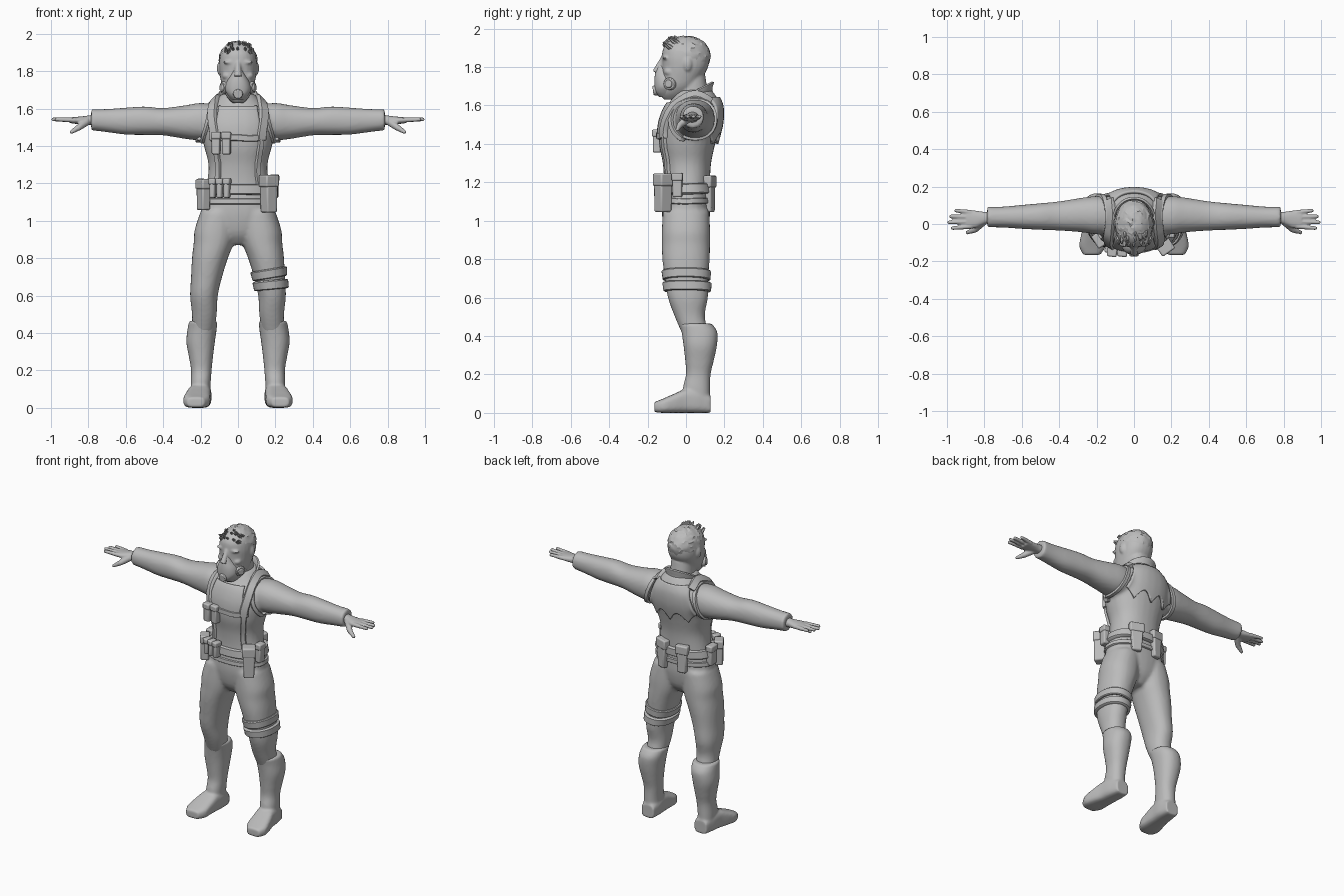
import bpy, bmesh, math, random
from math import sin, cos, pi, radians
from mathutils import Vector, Matrix
from mathutils.bvhtree import BVHTree

random.seed(4)
if "Cube" in bpy.data.objects:
    bpy.data.objects.remove(bpy.data.objects["Cube"])

GREY = (0.5, 0.5, 0.5, 1)
mat = bpy.data.materials.new("light_grey")
mat.use_nodes = True
mat.diffuse_color = GREY
mat.node_tree.nodes["Principled BSDF"].inputs["Base Color"].default_value = GREY


def spline(keys, steps=5, closed=False):
    """Catmull-Rom curve through tuples of any length."""
    n, out = len(keys), []
    pick = (lambda i: keys[i % n]) if closed else (lambda i: keys[max(0, min(n - 1, i))])
    for i in range(n if closed else n - 1):
        for k in range(steps):
            t = k / steps
            out.append(tuple(
                b + 0.5 * t * (c - a + t * (2 * a - 5 * b + 4 * c - d + t * (3 * (b - c) + d - a)))
                for a, b, c, d in zip(pick(i - 1), pick(i), pick(i + 1), pick(i + 2))))
    return out if closed else out + [tuple(keys[-1])]


def skin(bm, rings, closed=False):
    """Bridge equal rings of points, capping the ends when open."""
    rows = [[bm.verts.new(p) for p in r] for r in rings]
    m = len(rows[0])
    for a, b in zip(rows, rows[1:] + (rows[:1] if closed else [])):
        for j in range(m):
            bm.faces.new((a[j], a[(j + 1) % m], b[(j + 1) % m], b[j]))
    if not closed:
        bm.faces.new(rows[0])
        bm.faces.new(rows[-1])


def loft(bm, axis, keys, side=1, power=0.9, n=28):
    """Keys are (position on axis, centre a, centre b, radius a, radius b)."""
    order = {"z": (1, 2, 0), "x": (0, 1, 2), "y": (1, 0, 2)}[axis]
    rings = []
    for t, a, b, ra, rb in spline(keys):
        ring = []
        for j in range(n):
            c, s = cos(2 * pi * j / n), sin(2 * pi * j / n)
            vals = (t, a + ra * math.copysign(abs(c) ** power, c),
                    b + rb * math.copysign(abs(s) ** power, s))
            p = [vals[k] for k in order]
            ring.append((p[0] * side, p[1], p[2]))
        rings.append(ring)
    skin(bm, rings)


def ball(bm, centre, size):
    bmesh.ops.create_uvsphere(bm, u_segments=16, v_segments=10, radius=1,
                              matrix=Matrix.Translation(centre) @ Matrix.Diagonal((*size, 1)))


def tube(bm, p, q, r0, r1, n=16):
    p, q = Vector(p), Vector(q)
    rot = (q - p).to_track_quat("Z", "Y").to_matrix().to_4x4()
    bmesh.ops.create_cone(bm, cap_ends=True, segments=n, radius1=r0, radius2=r1,
                          depth=(q - p).length, matrix=Matrix.Translation((p + q) / 2) @ rot)


def finish(name, bm, voxel=0, smooth=4, solid=0, bevel=0, angle=40):
    bmesh.ops.recalc_face_normals(bm, faces=bm.faces[:])
    me = bpy.data.meshes.new(name)
    bm.to_mesh(me)
    bm.free()
    me.materials.append(mat)
    ob = bpy.data.objects.new(name, me)
    bpy.context.collection.objects.link(ob)
    if solid:
        md = ob.modifiers.new("thickness", "SOLIDIFY")
        md.thickness, md.offset = solid, 0
    if bevel:
        md = ob.modifiers.new("rounding", "BEVEL")
        md.width, md.segments = bevel, 2
    bpy.ops.object.select_all(action="DESELECT")
    ob.select_set(True)
    bpy.context.view_layer.objects.active = ob
    bpy.ops.object.shade_smooth_by_angle(angle=radians(angle))
    if voxel:
        md = ob.modifiers.new("blend", "REMESH")
        md.mode, md.voxel_size, md.use_smooth_shade = "VOXEL", voxel, True
        md = ob.modifiers.new("soften", "SMOOTH")
        md.factor, md.iterations = 0.5, smooth
    return ob


# Jacket and trousers, blended into one suit
bm = bmesh.new()
loft(bm, "z", [(.87, 0, 0, .05, .06), (.93, 0, 0, .14, .105), (1.02, 0, 0, .19, .124),
               (1.1, 0, 0, .192, .124), (1.2, 0, .005, .167, .12), (1.3, 0, .005, .158, .126),
               (1.4, 0, .006, .182, .146), (1.5, 0, .02, .2, .157), (1.58, 0, .035, .185, .146),
               (1.63, 0, .045, .135, .122), (1.68, 0, .045, .085, .09)])
for s in (-1, 1):
    loft(bm, "z", [(.40, .187, .055, .06, .07), (.5, .18, .02, .066, .078), (.6, .182, .01, .074, .104),
                   (.7, .168, .003, .083, .113), (.8, .15, 0, .096, .123), (.88, .13, 0, .107, .126),
                   (.95, .12, 0, .112, .126), (1.05, .1, 0, .1, .12)], s)
    loft(bm, "x", [(.1, .045, 1.53, .1, .09), (.2, .047, 1.53, .102, .1), (.28, .048, 1.528, .092, .09),
                   (.4, .043, 1.53, .078, .073), (.5, .04, 1.535, .071, .076), (.6, .038, 1.533, .064, .072),
                   (.7, .037, 1.536, .056, .062), (.785, .037, 1.54, .055, .056)], s)
suit = finish("suit", bm, voxel=.011)

# Head with ears, brows and neck
bm = bmesh.new()
loft(bm, "z", [(1.63, 0, -.07, .03, .045), (1.66, 0, -.06, .058, .075), (1.7, 0, -.04, .08, .095),
               (1.75, 0, -.02, .092, .108), (1.8, 0, -.005, .1, .12), (1.85, 0, -.003, .101, .123),
               (1.9, 0, -.003, .09, .114), (1.94, 0, 0, .06, .08), (1.955, 0, 0, .025, .03)])
loft(bm, "z", [(1.57, 0, .05, .08, .085), (1.66, 0, .035, .074, .08), (1.76, 0, .025, .07, .075)])
tube(bm, (0, -.118, 1.85), (0, -.155, 1.77), .012, .022)
for s in (-1, 1):
    ball(bm, (.1 * s, .008, 1.815), (.013, .022, .035))
    ball(bm, (.045 * s, -.108, 1.848), (.036, .016, .01))
    ball(bm, (.055 * s, -.085, 1.775), (.03, .03, .022))
finish("head", bm, voxel=.007, smooth=3)

# Short rough hair with a raised front
bm = bmesh.new()
bmesh.ops.create_icosphere(bm, subdivisions=4, radius=1,
                           matrix=Matrix.Translation((0, .002, 1.858)) @ Matrix.Diagonal((.1, .122, .1, 1)))
hairline = lambda y: 1.905 if y < -.06 else 1.89 - .55 * (y + .06)
low = [v for v in bm.verts if v.co.z < hairline(v.co.y)]
bmesh.ops.delete(bm, geom=low, context="VERTS")
for v in bm.verts:
    v.co += (v.co - Vector((0, 0, 1.858))).normalized() * random.uniform(0, .007)
for i in range(26):
    x, y = random.uniform(-.065, .065), random.uniform(-.095, -.03)
    z = 1.945 - 5 * x * x - 3.0 * max(0, -.05 - y) ** 1.4
    tube(bm, (x, y + .02, z - .02), (x * 1.1, y - .03, min(z + .018, 1.965)), .015, .004, 6)
finish("hair", bm, angle=25)

# Breathing mask with side filters and front valve
bm = bmesh.new()
loft(bm, "z", [(1.645, 0, -.095, .035, .045), (1.67, 0, -.1, .054, .06), (1.7, 0, -.1, .068, .064),
               (1.74, 0, -.1, .062, .064), (1.78, 0, -.113, .037, .045), (1.81, 0, -.125, .018, .022)])
finish("mask", bm)
bm = bmesh.new()
tube(bm, (0, -.13, 1.682), (0, -.172, 1.677), .03, .024, 20)
for s in (-1, 1):
    tube(bm, (.045 * s, -.07, 1.715), (.085 * s, -.09, 1.712), .036, .031, 20)
    tube(bm, (.08 * s, -.088, 1.712), (.092 * s, -.094, 1.712), .022, .02, 20)
finish("mask_filters", bm, bevel=.004)

# Hands
for s, label in ((1, "left"), (-1, "right")):
    bm = bmesh.new()
    loft(bm, "x", [(.76, .035, 1.54, .032, .03), (.8, .032, 1.538, .033, .025), (.85, .025, 1.537, .047, .02),
                   (.895, .025, 1.537, .047, .016)], s)
    for i, tip in enumerate((.97, .987, .978, .95)):
        y = -.013 + .025 * i
        end = (s * tip, y * 1.25 - .006, 1.542)
        tube(bm, (s * .87, y, 1.538), end, .0135, .01)
        ball(bm, end, (.011, .01, .01))
    tube(bm, (s * .81, .01, 1.53), (s * .85, -.03, 1.5), .022, .017)
    tube(bm, (s * .85, -.03, 1.5), (s * .89, -.045, 1.475), .017, .01)
    ball(bm, (s * .89, -.045, 1.475), (.011, .011, .01))
    finish(label + "_hand", bm, voxel=.0055, smooth=2)

    # Boots: shaft and foot
    bm = bmesh.new()
    loft(bm, "z", [(.03, .2, .07, .05, .055), (.12, .2, .055, .053, .07), (.2, .196, .064, .055, .064),
                   (.27, .198, .07, .064, .074), (.35, .2, .074, .076, .087), (.42, .192, .07, .078, .093),
                   (.465, .186, .05, .075, .084)], s)
    loft(bm, "y", [(.128, .196, .045, .045, .045), (.06, .2, .06, .058, .06), (0, .206, .062, .061, .062),
                   (-.06, .215, .05, .068, .05), (-.12, .222, .037, .07, .037),
                   (-.165, .226, .03, .045, .026)], s, power=.6)
    finish(label + "_boot", bm, voxel=.0085, smooth=3)

# Surface of the suit, used to lay gear on it
bpy.context.view_layer.update()
tree = BVHTree.FromObject(suit, bpy.context.evaluated_depsgraph_get())


def strap(name, pts, width, h=.012, closed=False):
    snapped = [tree.find_nearest(Vector(p))[:2] for p in spline(pts, 5, closed)]
    n, rings, w = len(snapped), [], width / 2
    for i, (p, nor) in enumerate(snapped):
        a = snapped[(i - 1) % n if closed else max(0, i - 1)][0]
        b = snapped[(i + 1) % n if closed else min(n - 1, i + 1)][0]
        side = (b - a).cross(nor).normalized()
        rings.append([p + side * u + nor * v for u, v in
                      ((-w, -.012), (-w, h * .6), (-w * .8, h), (w * .8, h), (w, h * .6), (w, -.012))])
    bm = bmesh.new()
    skin(bm, rings, closed)
    return finish(name, bm)


def hoop(cx, cy, z, rx, ry, tilt=0, n=14):
    return [(cx + rx * cos(2 * pi * i / n), cy + ry * sin(2 * pi * i / n), z + tilt * cos(2 * pi * i / n))
            for i in range(n)]


# Belt, jacket hem and wraps on the left knee
strap("belt", hoop(0, 0, 1.17, .2, .15), .055, .02, True)
strap("jacket_hem", hoop(0, 0, 1.105, .22, .15), .03, .01, True)
strap("upper_knee_wrap", hoop(.168, 0, .715, .11, .13, .018), .05, .013, True)
strap("lower_knee_wrap", hoop(.175, 0, .655, .11, .13, .012), .05, .017, True)

# Harness straps
for s, label in ((1, "left"), (-1, "right")):
    strap(label + "_shoulder_strap", [(.13 * s, .13, 1.62), (.135 * s, .05, 1.67), (.14 * s, -.04, 1.63),
                                      (.145 * s, -.1, 1.56), (.145 * s, -.15, 1.47), (.15 * s, -.16, 1.43)], .052, .02)
    strap(label + "_side_strap", [(.15 * s, -.16, 1.45), (.142 * s, -.15, 1.36), (.14 * s, -.15, 1.28),
                                  (.145 * s, -.15, 1.18)], .032, .014)
    ring = [(s * (.18 - .035 * sin(a)), .04 + .135 * cos(a), 1.525 + .12 * sin(a))
            for a in (2 * pi * i / 16 for i in range(16))]
    strap(label + "_armhole_edge", ring, .026, .013, True)
strap("chest_strap", [(-.17, -.14, 1.44), (-.08, -.2, 1.445), (0, -.2, 1.445), (.08, -.2, 1.44),
                      (.17, -.14, 1.445)], .035, .016)


def panel(name, facing, top, bottom, wide_top, wide_bottom, lift):
    """Vest plate laid on the suit; bottom is a height for each u in -1..1."""
    bm, n, grid = bmesh.new(), 24, []
    for j in range(n + 1):
        v, row = j / n, []
        for i in range(n + 1):
            u = 2 * i / n - 1
            z = bottom(u) + (top - bottom(u)) * v
            x = u * (wide_bottom + (wide_top - wide_bottom) * v)
            hit = tree.ray_cast(Vector((x, facing, z)), Vector((0, -facing, 0)))[0]
            row.append(bm.verts.new(hit + Vector((0, facing * lift, 0))))
        grid.append(row)
    for a, b in zip(grid, grid[1:]):
        for i in range(n):
            bm.faces.new((a[i], a[i + 1], b[i + 1], b[i]))
    finish(name, bm, solid=.016)


panel("back_yoke", 1, 1.64, lambda u: 1.40 + .06 * abs(math.sin(1.5 * pi * u)), .115, .17, .009)
panel("front_panel", -1, 1.61, lambda u: 1.43, .1, .13, .003)

# Raised collar, open at the front and high at the back
bm = bmesh.new()
rows = []
for f in (0, .35, .7, 1):
    rows.append([])
    for i in range(41):
        a = radians(-72 + 324 * i / 40)
        z0, z1 = 1.6 + .02 * sin(a), 1.668 + .055 * sin(a)
        r = .108 - .012 * sin(f * pi)
        rows[-1].append(bm.verts.new((r * cos(a), .032 + r * sin(a), z0 + (z1 - z0) * f)))
for a, b in zip(rows, rows[1:]):
    for i in range(40):
        bm.faces.new((a[i], a[i + 1], b[i + 1], b[i]))
finish("collar", bm, solid=.014, bevel=.003)


def pouch(name, x, y, z, w, d, h, turn=0, taper=1.0):
    bm = bmesh.new()
    body = bmesh.ops.create_cube(bm, size=1, matrix=Matrix.Diagonal((w, d, h, 1)))["verts"]
    for v in body:
        if v.co.z < 0:
            v.co.x *= taper
    bmesh.ops.create_cube(bm, size=1, matrix=Matrix.Translation((0, 0, h * .34)) @
                          Matrix.Diagonal((w + .008, d + .008, h * .32, 1)))
    bm.transform(Matrix.Translation((x, y, z)) @ Matrix.Rotation(radians(turn), 4, "Z"))
    finish(name, bm, bevel=.008)


# Pouches and holster
for i, x in enumerate((-.117, -.062)):
    pouch(f"chest_pouch_{i + 1}", x, -.15, 1.415, .044, .042, .12, -8)
for i, x in enumerate((-.135, -.097, -.059)):
    pouch(f"ammo_pouch_{i + 1}", x, -.142 + .12 * (x + .06) * -1.5, 1.175, .03, .045, .105, -15)
pouch("right_hip_pouch", -.185, -.085, 1.14, .07, .05, .165, -58, .9)
pouch("right_side_pouch", -.198, .01, 1.16, .065, .04, .13, -90)
pouch("holster", .165, -.12, 1.145, .075, .07, .2, 35, .85)
pouch("left_side_pouch", .195, -.045, 1.185, .05, .04, .125, 85)
pouch("left_back_pouch", .085, .125, 1.14, .085, .036, .19, 160, .7)
pouch("right_back_pouch", -.065, .13, 1.14, .075, .036, .18, 188, .75)
